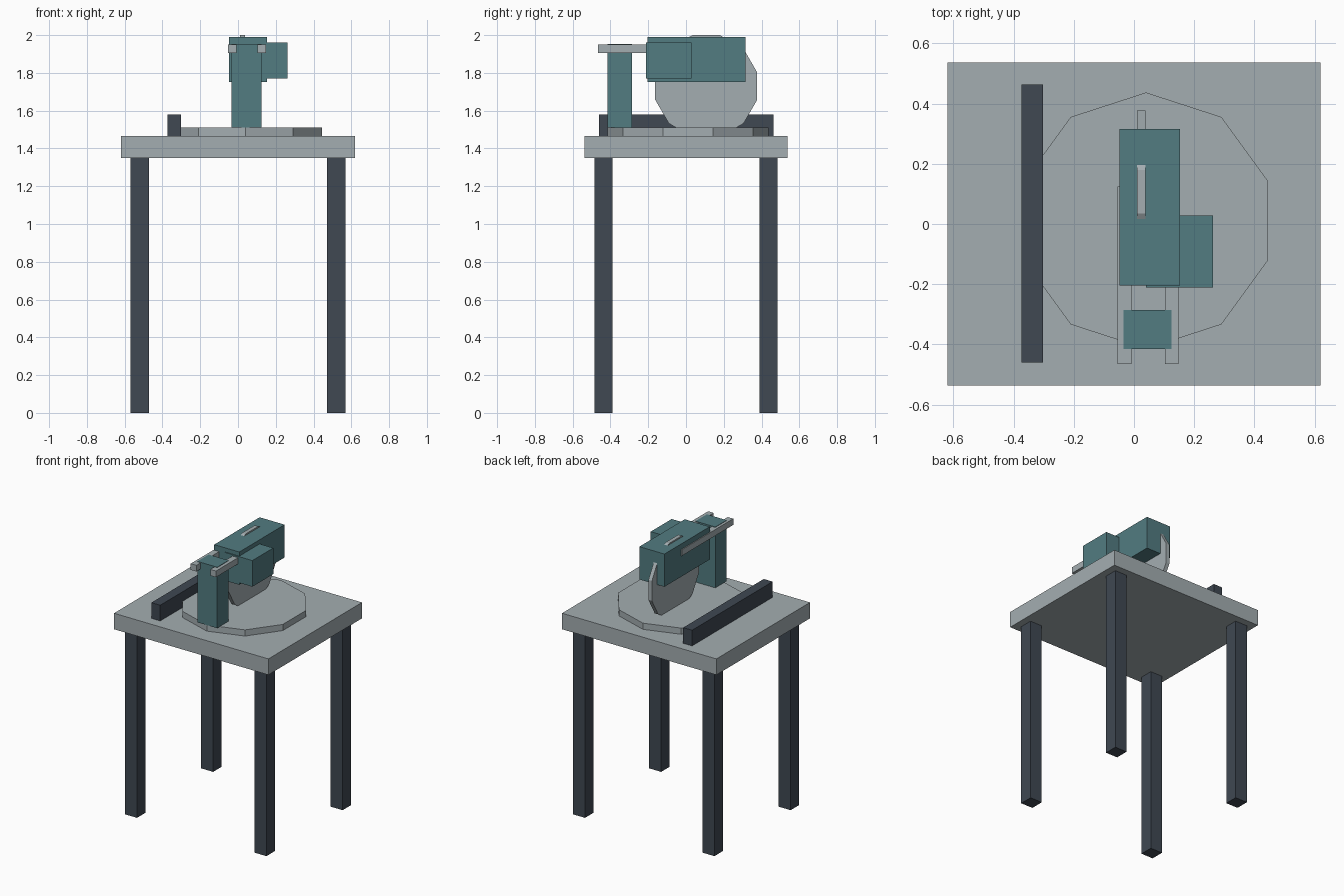
import bpy
import math

if "Cube" in bpy.data.objects:
    bpy.data.objects.remove(bpy.data.objects["Cube"], do_unlink=True)


def material(name, r, g, b):
    mat = bpy.data.materials.new(name)
    mat.use_nodes = True
    mat.diffuse_color = (r, g, b, 1)
    mat.node_tree.nodes["Principled BSDF"].inputs["Base Color"].default_value = (r, g, b, 1)
    return mat


steel = material("pale steel", 0.37, 0.42, 0.44)
teal = material("teal paint", 0.085, 0.20, 0.22)
dark = material("dark slate", 0.05, 0.065, 0.085)


def finish(name, mat):
    obj = bpy.context.object
    obj.name = name
    obj.data.materials.append(mat)
    return obj


def box(name, mat, x, y, z):
    """Box spanning the (low, high) range on each axis."""
    spans = (x, y, z)
    bpy.ops.mesh.primitive_cube_add(size=1, location=[(a + b) / 2 for a, b in spans])
    obj = finish(name, mat)
    obj.scale = [b - a for a, b in spans]
    bpy.ops.object.transform_apply(location=False, rotation=False, scale=True)
    return obj


def disc(name, mat, sides, radius, depth, location, rotation=(0, 0, 0)):
    bpy.ops.mesh.primitive_cylinder_add(vertices=sides, radius=radius, depth=depth,
                                        location=location, rotation=rotation)
    return finish(name, mat)


# Bench: top slab and four legs
box("table_top", steel, (-0.62, 0.62), (-0.537, 0.537), (1.35, 1.466))
for side, sx in (("right", -1), ("left", 1)):
    for end, sy in (("front", -1), ("back", 1)):
        cx, cy, half = sx * 0.52, sy * 0.437, 0.048
        box(f"{end}_{side}_leg", dark, (cx - half, cx + half), (cy - half, cy + half), (0, 1.35))

# Ten-sided turntable and the fence across its edge
disc("turntable", steel, 10, 0.426, 0.046, (0.04, 0.011, 1.488))
box("fence", dark, (-0.373, -0.302), (-0.461, 0.463), (1.466, 1.58))

# Upright post carrying two slide rails
box("post", teal, (-0.035, 0.124), (-0.416, -0.286), (1.51, 1.953))
for side, x in (("right", -0.054), ("left", 0.103)):
    box(f"{side}_rail", steel, (x, x + 0.045), (-0.465, 0.125), (1.905, 1.95))

# Saw head, side motor and twelve-sided blade with flats on the axes
box("saw_head", teal, (-0.048, 0.153), (-0.204, 0.316), (1.752, 1.99))
box("motor", teal, (0.04, 0.263), (-0.211, 0.029), (1.77, 1.96))
blade = disc("blade", steel, 12, 0.2795, 0.028, (0.024, 0.107, 1.73), (0, math.pi / 2, 0))
for v in blade.data.vertices:
    # turn the outline by half a side
    a = math.pi / 12
    x, y = v.co.x, v.co.y
    v.co.x = x * math.cos(a) - y * math.sin(a)
    v.co.y = x * math.sin(a) + y * math.cos(a)
